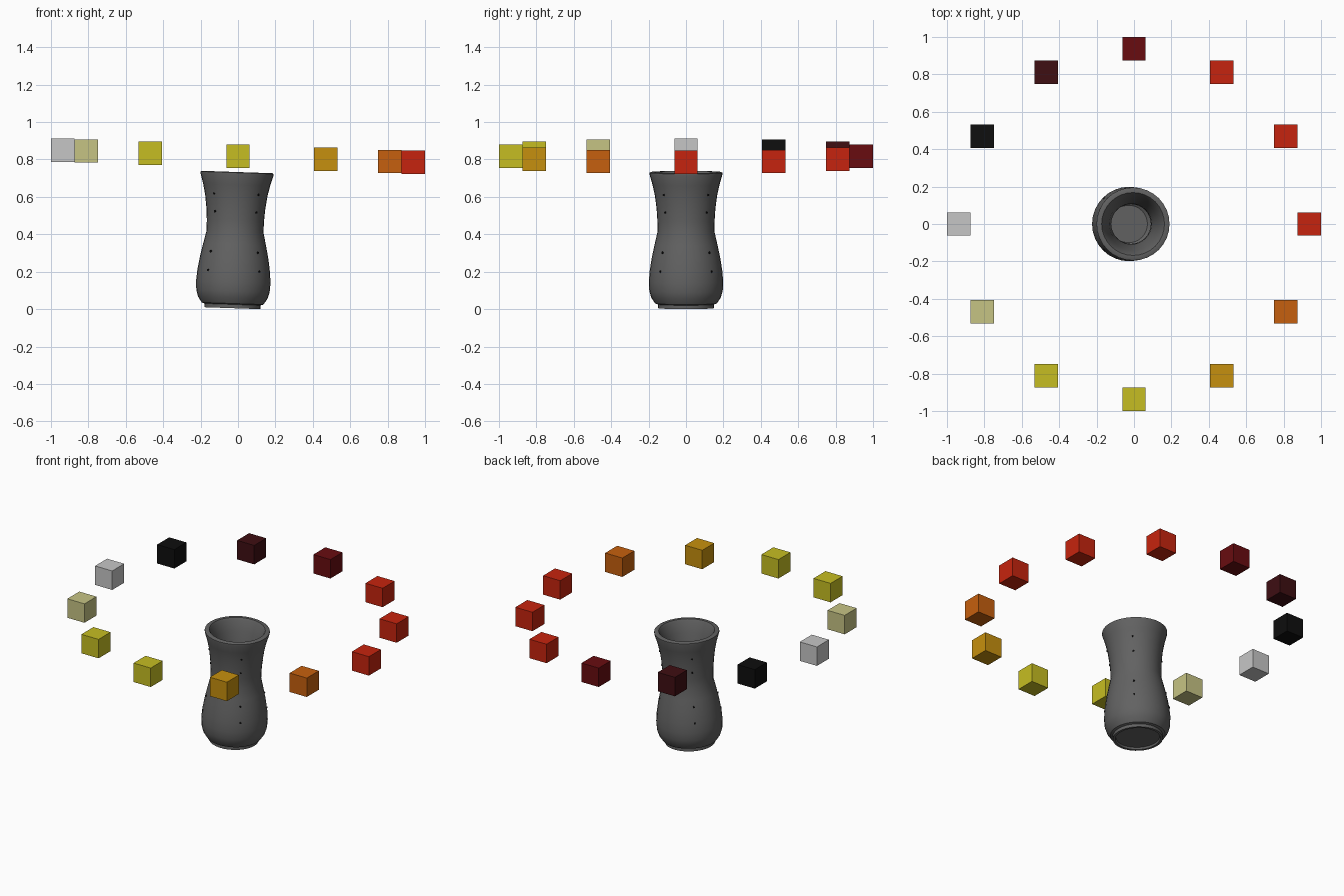
import bpy, bmesh, math
from mathutils import Vector, Matrix

if "Cube" in bpy.data.objects:
    bpy.data.objects.remove(bpy.data.objects["Cube"])


def material(name, rgb):
    # rgb is given as display values and converted to linear
    lin = [((c / 255 + 0.055) / 1.055) ** 2.4 if c > 10 else c / 3295 for c in rgb]
    m = bpy.data.materials.new(name)
    m.use_nodes = True
    m.diffuse_color = (*lin, 1)
    m.node_tree.nodes["Principled BSDF"].inputs["Base Color"].default_value = (*lin, 1)
    return m


MATS = {name: material(name, rgb) for name, rgb in {
    "stone grey": (98, 98, 98), "red": (198, 36, 14), "maroon": (104, 12, 16),
    "dark maroon": (62, 14, 18), "black": (14, 14, 14), "light grey": (198, 198, 198),
    "khaki": (198, 196, 132), "yellow": (198, 190, 34), "amber": (198, 144, 14),
    "orange": (198, 96, 14)}.items()}

# The whole model leans slightly towards +x
TILT = Matrix.Translation((-0.03, 0, 0.0052)) @ Matrix.Rotation(math.radians(1.97), 4, "Y")


def finish(name, bm, mat):
    me = bpy.data.meshes.new(name)
    bm.to_mesh(me)
    bm.free()
    me.materials.append(MATS[mat])
    ob = bpy.data.objects.new(name, me)
    bpy.context.collection.objects.link(ob)
    return ob


def lathe(name, profile, steps, mat):
    bm = bmesh.new()
    verts = [bm.verts.new((r, 0, z)) for r, z in profile]
    edges = [bm.edges.new(pair) for pair in zip(verts, verts[1:])]
    bmesh.ops.spin(bm, geom=verts + edges, cent=(0, 0, 0), axis=(0, 0, 1),
                   angle=math.tau, steps=steps)
    bmesh.ops.remove_doubles(bm, verts=bm.verts, dist=1e-4)
    bmesh.ops.recalc_face_normals(bm, faces=bm.faces)
    bm.transform(TILT)
    return finish(name, bm, mat)


# Vase: recessed foot, belly, waist, flared lip and hollow inside
OUTER = [(0, 0.012), (0.13, 0.012), (0.135, 0), (0.15, 0), (0.15, 0.02), (0.165, 0.025),
         (0.185, 0.055), (0.196, 0.09), (0.199, 0.14), (0.194, 0.2), (0.183, 0.27),
         (0.168, 0.34), (0.152, 0.41), (0.153, 0.47), (0.157, 0.53), (0.166, 0.6),
         (0.179, 0.66), (0.195, 0.715), (0.195, 0.724), (0.188, 0.728)]
INNER = [(0.168, 0.728), (0.16, 0.715), (0.14, 0.65), (0.122, 0.57), (0.108, 0.47),
         (0.106, 0.41), (0.125, 0.33), (0.145, 0.24), (0.15, 0.14), (0.135, 0.08),
         (0.1, 0.055), (0, 0.055)]
vase = lathe("vase", OUTER + INNER, 32, "stone grey")
bpy.context.view_layer.objects.active = vase
vase.select_set(True)
bpy.ops.object.shade_smooth_by_angle(angle=math.radians(35))
vase.select_set(False)

# Small pin holes in four columns on the diagonals
bm = bmesh.new()
for column in range(4):
    for r, z in ((0.167, 0.61), (0.156, 0.515), (0.177, 0.3), (0.193, 0.2)):
        place = (Matrix.Rotation(math.radians(45 + 90 * column), 4, "Z")
                 @ Matrix.Translation((r, 0, z)) @ Matrix.Rotation(math.pi / 2, 4, "Y"))
        bmesh.ops.create_cone(bm, cap_ends=True, segments=8, radius1=0.006,
                              radius2=0.006, depth=0.008, matrix=place)
bm.transform(TILT)
finish("pin_holes", bm, "black")

# Ring of floating cubes, one every 30 degrees from +x
RING = ["red", "red", "red", "maroon", "dark maroon", "black", "light grey",
        "khaki", "yellow", "yellow", "amber", "orange"]
for i, mat in enumerate(RING):
    a = math.tau * i / len(RING)
    x, y = 0.9375 * math.cos(a), 0.9375 * math.sin(a)
    bm = bmesh.new()
    bmesh.ops.create_cube(bm, size=0.125, matrix=Matrix.Translation((x, y, 0.817 - 0.0343 * x)))
    finish(f"ring_cube_{i + 1}", bm, mat)
